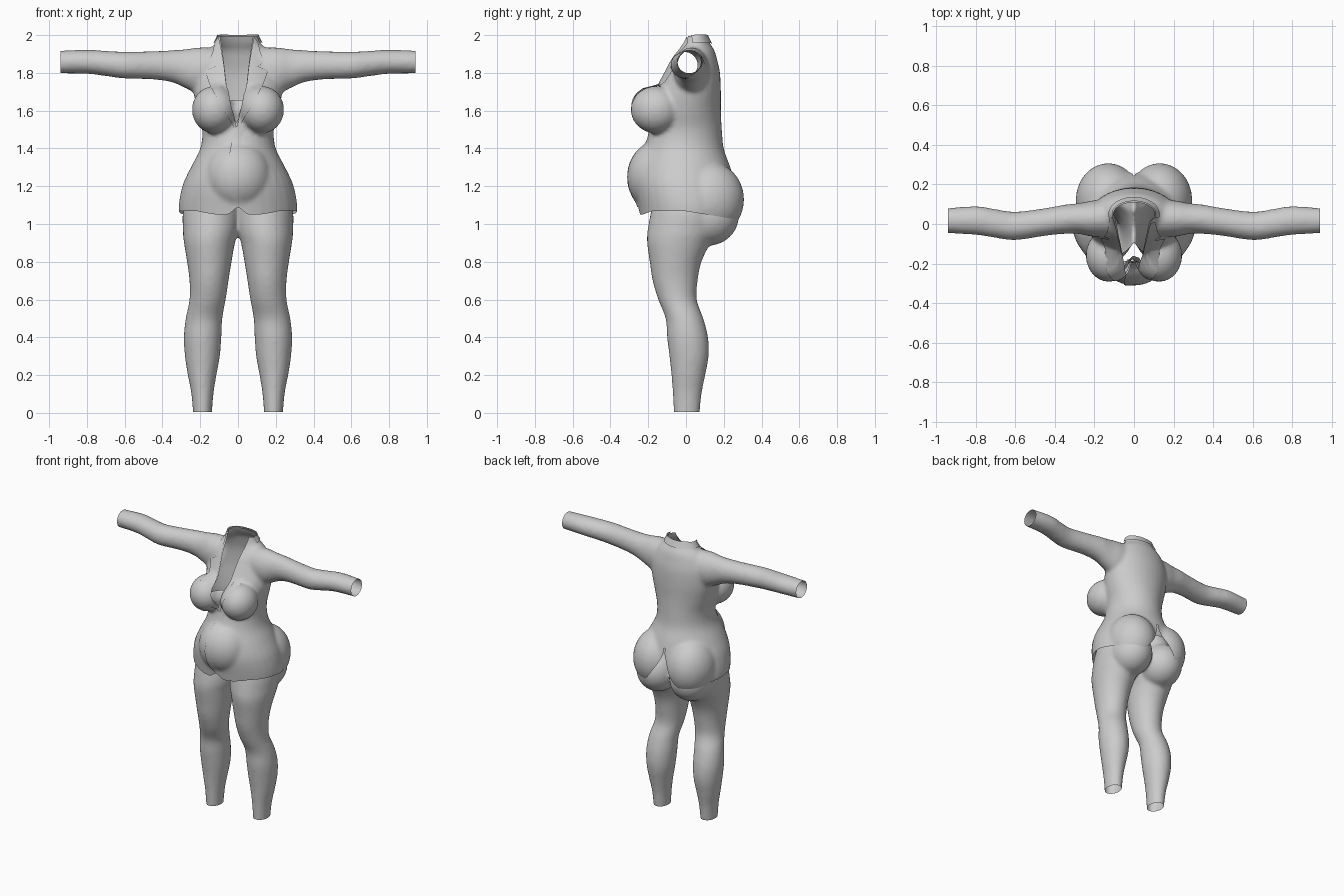
import bpy, bmesh, math
from mathutils import Vector, Matrix
from mathutils.bvhtree import BVHTree

if "Cube" in bpy.data.objects:
    bpy.data.objects.remove(bpy.data.objects["Cube"])

grey = bpy.data.materials.new("cloth_grey")
grey.use_nodes = True
grey.diffuse_color = (0.6, 0.6, 0.6, 1)
grey.node_tree.nodes["Principled BSDF"].inputs["Base Color"].default_value = (0.6, 0.6, 0.6, 1)


def spline(rows, steps=4):
    """Catmull-Rom through rows of numbers."""
    out = []
    for i in range(len(rows) - 1):
        p = [rows[max(0, min(len(rows) - 1, i + k))] for k in (-1, 0, 1, 2)]
        for s in range(steps):
            t = s / steps
            out.append([b + t / 2 * (c - a + t * (2 * a - 5 * b + 4 * c - d + t * (3 * (b - c) + d - a)))
                        for a, b, c, d in zip(*p)])
    return out + [list(rows[-1])]


def loft(bm, rows, axis, sign=1, sides=32):
    """Closed tube; each row is position, low and high across, low and high along."""
    rings = []
    for t, a0, a1, b0, b1 in spline(rows):
        ring = []
        for k in range(sides):
            w = math.tau * k / sides
            a = (a0 + a1) / 2 + (a1 - a0) / 2 * math.cos(w)
            b = (b0 + b1) / 2 + (b1 - b0) / 2 * math.sin(w)
            co = (sign * t, a, b) if axis == "X" else (sign * a, b, t)
            ring.append(bm.verts.new(co))
        rings.append(ring)
    for r, q in zip(rings, rings[1:]):
        for k in range(sides):
            n = (k + 1) % sides
            bm.faces.new((r[k], r[n], q[n], q[k]))
    bm.faces.new(rings[0])
    bm.faces.new(rings[-1])


def blob(bm, centre, radii):
    m = Matrix.Translation(centre) @ Matrix.Diagonal((*radii, 1))
    bmesh.ops.create_uvsphere(bm, u_segments=32, v_segments=20, radius=1, matrix=m)


def make(name, bm):
    mesh = bpy.data.meshes.new(name)
    bm.to_mesh(mesh)
    mesh.materials.append(grey)
    ob = bpy.data.objects.new(name, mesh)
    bpy.context.collection.objects.link(ob)
    mesh.shade_smooth()
    return ob


def fuse(name, bm, smooth=8):
    """Blend overlapping solids into one skin."""
    bmesh.ops.recalc_face_normals(bm, faces=bm.faces)
    ob = make(name, bm)
    mod = ob.modifiers.new("fuse", "REMESH")
    mod.mode, mod.voxel_size = "VOXEL", 0.012
    mod = ob.modifiers.new("soften", "SMOOTH")
    mod.factor, mod.iterations = 0.5, smooth
    deps = bpy.context.evaluated_depsgraph_get()
    ob_mesh = bpy.data.meshes.new_from_object(ob.evaluated_get(deps))
    bpy.data.objects.remove(ob)
    out = bmesh.new()
    out.from_mesh(ob_mesh)
    return out


def cut(bm, f):
    """Remove the skin where f is positive, with a clean edge along f = 0."""
    val = {v: f(v.co) for v in bm.verts}
    new = []
    for e in list(bm.edges):
        a, b = e.verts
        if val[a] * val[b] < 0:
            new.append(bmesh.utils.edge_split(e, a, val[a] / (val[a] - val[b]))[1])
    bmesh.ops.connect_verts(bm, verts=new)
    gone = [p for p in bm.faces if f(p.calc_center_median()) > 0]
    bmesh.ops.delete(bm, geom=gone, context="FACES")


def lerp_table(table, z):
    for (z0, w0), (z1, w1) in zip(table, table[1:]):
        if z <= z1:
            return w0 + (w1 - w0) * (z - z0) / (z1 - z0)
    return table[-1][1]


# Jacket: torso, bust, belly, seat and sleeves
bm = bmesh.new()
torso = [(0.93, .29, -.23, .24), (1.07, .315, -.25, .27), (1.2, .295, -.27, .26), (1.3, .25, -.26, .235),
         (1.4, .2, -.22, .2), (1.5, .19, -.19, .19), (1.6, .215, -.18, .185), (1.7, .235, -.16, .185),
         (1.8, .225, -.11, .18), (1.87, .2, -.075, .165), (1.92, .16, -.04, .15), (1.96, .118, -.02, .125),
         (2.03, .098, 0, .095)]
loft(bm, [(z, -w, w, f, b) for z, w, f, b in torso], "Z")
sleeve = [(.06, -.06, .13, 1.72, 1.93), (.2, -.065, .12, 1.69, 1.935), (.28, -.05, .105, 1.72, 1.925),
          (.35, -.05, .098, 1.75, 1.92), (.45, -.06, .08, 1.765, 1.915), (.6, -.082, .062, 1.77, 1.912),
          (.7, -.07, .075, 1.783, 1.917), (.8, -.055, .09, 1.795, 1.922), (.97, -.045, .078, 1.797, 1.917)]
blob(bm, (0, -.14, 1.25), (.18, .172, .19))
for s in (1, -1):
    loft(bm, sleeve, "X", s)
    blob(bm, (s * .127, -.16, 1.605), (.117, .133, .125))
    blob(bm, (s * .13, .12, 1.13), (.165, .188, .2))
jacket = fuse("jacket", bm)
skin = BVHTree.FromBMesh(jacket)

neckline = [(1.53, 0), (1.66, .045), (1.8, .06), (1.87, .068), (2.0, .088)]
hem = [(-.3, 1.04), (-.23, 1.05), (-.18, 1.068), (0, 1.068), (.2, 1.035), (.32, 1.015)]


def hem_height(c):
    rise = .04 * math.exp(-(c.x / .035) ** 2) if c.y < 0 else 0
    return lerp_table(hem, c.y) + rise


cut(jacket, lambda c: abs(c.x) - .94)
cut(jacket, lambda c: c.z - 1.995)
cut(jacket, lambda c: hem_height(c) - c.z)
cut(jacket, lambda c: min(lerp_table(neckline, c.z) - abs(c.x + .008), .03 - c.y) if c.z > 1.45 else -1)
cut(jacket, lambda c: min(1.1 * max(0, 1.26 - c.z) ** 1.5 - abs(c.x), c.y) if c.z < 1.4 else -1)
make("jacket", jacket)


def drape(name, rows, near, far, sub=5, across=6):
    """Lay a cloth strip on the chest; rows hold the x, z of both edges."""
    bm = bmesh.new()
    fine = []
    for p, q in zip(rows, rows[1:]):
        fine += [[a + (b - a) * k / sub for a, b in zip(p, q)] for k in range(sub)]
    grid = []
    for xa, za, xb, zb in fine + [rows[-1]]:
        line = []
        for k in range(across + 1):
            t = k / across
            x, z = xa + (xb - xa) * t, za + (zb - za) * t
            hit, n, _, _ = skin.ray_cast(Vector((x, -1, z)), Vector((0, 1, 0)))
            if hit is None:
                hit, n, _, _ = skin.find_nearest(Vector((x, .03, z)))
            line.append(bm.verts.new(hit + n * (near + (far - near) * t)))
        grid.append(line)
    for r, q in zip(grid, grid[1:]):
        for k in range(across):
            bm.faces.new((r[k], r[k + 1], q[k + 1], q[k]))
    bmesh.ops.recalc_face_normals(bm, faces=bm.faces)
    if sum(f.normal.y for f in bm.faces) > 0:
        bmesh.ops.reverse_faces(bm, faces=bm.faces)
    return make(name, bm)


# Notched lapels, front overlap and the top of the undershirt
lapel = [(.088, 1.99, .108, 1.962), (.08, 1.93, .125, 1.91), (.07, 1.87, .145, 1.855), (.066, 1.845, .112, 1.832),
         (.063, 1.825, .165, 1.81), (.052, 1.72, .13, 1.71), (.035, 1.62, .075, 1.61), (0, 1.515, .012, 1.505)]
for s, side in ((1, "left"), (-1, "right")):
    drape(side + "_lapel", [(s * a - .008, b, s * c - .008, d) for a, b, c, d in lapel], .009, .007)
overlap = [(1.53, 0), (1.45, -.03), (1.36, -.045), (1.25, -.05), (1.15, -.035), (1.09, 0)]
drape("front_overlap", [(x, z, x + .07, z) for z, x in overlap], .006, -.003)
drape("undershirt", [(-.075, z, .065, z) for z in (1.66, 1.6, 1.53)], -.012, -.012)

# Collar around the back of the neck
bm = bmesh.new()
prev = None
for k in range(25):
    w = math.pi * k / 24
    line = []
    for r, z in ((.09, 1.997), (.105, 1.98), (.125, 1.955)):
        hit, n, _, _ = skin.find_nearest(Vector((r * math.cos(w), .035 + r * .8 * math.sin(w), z)))
        line.append(bm.verts.new(hit + n * .009))
    if prev:
        for j in (0, 1):
            bm.faces.new((prev[j], prev[j + 1], line[j + 1], line[j]))
    prev = line
bmesh.ops.recalc_face_normals(bm, faces=bm.faces)
make("collar", bm)

# Trousers: two legs and the seat
leg = [(-.04, .14, .235, -.063, .068), (.1, .13, .247, -.07, .083), (.2, .114, .266, -.077, .102),
       (.3, .096, .281, -.088, .12), (.4, .088, .287, -.1, .117), (.5, .083, .277, -.108, .092),
       (.6, .065, .257, -.147, .057), (.7, .05, .257, -.177, .062), (.8, .034, .27, -.192, .082),
       (.9, .016, .286, -.206, .13), (.97, -.005, .292, -.203, .17), (1.1, -.02, .285, -.18, .2),
       (1.3, -.02, .2, -.15, .16)]
bm = bmesh.new()
for s in (1, -1):
    loft(bm, leg, "Z", s)
    blob(bm, (s * .132, .115, 1.04), (.145, .165, .155))
trousers = fuse("trousers", bm, 6)
cut(trousers, lambda c: .004 - c.z)
cut(trousers, lambda c: c.z - 1.24)
make("trousers", trousers)
